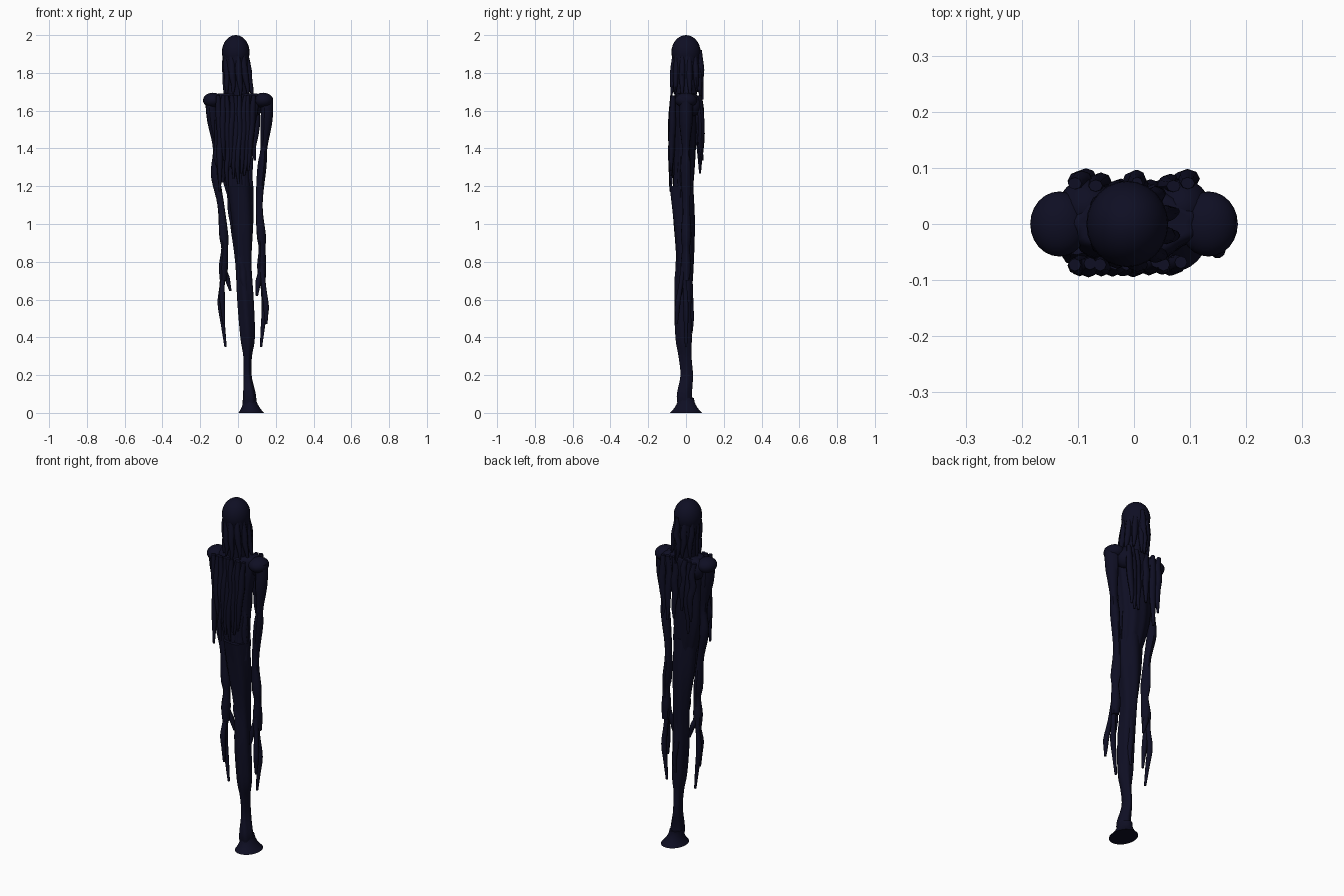
import bpy, bmesh, math, random
from mathutils import Vector

random.seed(4)
cube = bpy.data.objects.get("Cube")
if cube:
    bpy.data.objects.remove(cube)

# One dark flat colour for the whole figure
skin = bpy.data.materials.new("midnight blue")
colour = (0.0045, 0.0045, 0.017, 1)
skin.diffuse_color = colour
skin.use_nodes = True
skin.node_tree.nodes["Principled BSDF"].inputs["Base Color"].default_value = colour


def spline(rows, steps):
    """Smooth the rows of a path, keeping every given row."""
    rows = [Vector(row) for row in rows]
    padded = [rows[0]] + rows + [rows[-1]]
    result = []
    for before, start, end, after in zip(padded, padded[1:], padded[2:], padded[3:]):
        leave, arrive = (end - before) / 2, (after - start) / 2
        for step in range(steps):
            t = step / steps
            ease = t * t * (3 - 2 * t)
            result.append(start.lerp(end, ease)
                          + leave * t * (1 - t) ** 2 - arrive * t * t * (1 - t))
    return result + [rows[-1]]


def finish(name, bm):
    """Turn the built shape into a smooth-shaded object."""
    bmesh.ops.recalc_face_normals(bm, faces=bm.faces)
    mesh = bpy.data.meshes.new(name)
    bm.to_mesh(mesh)
    bm.free()
    mesh.materials.append(skin)
    obj = bpy.data.objects.new(name, mesh)
    bpy.context.collection.objects.link(obj)
    bpy.ops.object.select_all(action='DESELECT')
    obj.select_set(True)
    bpy.context.view_layer.objects.active = obj
    bpy.ops.object.shade_smooth_by_angle(angle=math.radians(50))


def loft(name, rows, sides=10, steps=5, folds=0, depth=0.0, twist=0.0):
    """Sweep an oval, pleated if asked, along rows of (x, y, z, x radius, y radius)."""
    bm = bmesh.new()
    rings = []
    for x, y, z, wide, deep in spline(rows, steps):
        ring = []
        for i in range(sides):
            angle = math.tau * i / sides
            swell = 1 + depth * math.sin(folds * angle + twist * z)
            ring.append(bm.verts.new((x + wide * swell * math.cos(angle),
                                      y + deep * swell * math.sin(angle), z)))
        rings.append(ring)
    for low, high in zip(rings, rings[1:]):
        for i in range(sides):
            j = (i + 1) % sides
            bm.faces.new((low[i], low[j], high[j], high[i]))
    bm.faces.new(rings[0])
    bm.faces.new(rings[-1])
    finish(name, bm)


def ellipsoid(name, centre, radii):
    bm = bmesh.new()
    bmesh.ops.create_uvsphere(bm, u_segments=24, v_segments=16, radius=1)
    bmesh.ops.scale(bm, verts=bm.verts, vec=radii)
    bmesh.ops.translate(bm, verts=bm.verts, vec=centre)
    finish(name, bm)


def strand(name, start, end, width, thick, sway=0.006):
    """A hanging tatter or lock that wavers and tapers to its tip."""
    start, end = Vector(start), Vector(end)
    rows = []
    count = 6
    for i in range(count):
        t = i / (count - 1)
        size = 0.3 + 0.7 * math.sin(math.pi * (0.15 + 0.85 * t))
        shift = random.uniform(-sway, sway)
        x, y, z = start.lerp(end, t)
        rows.append((x + shift, y + shift / 2, z, width * size, thick * size))
    loft(name, rows, sides=8, steps=4)


def around(count, wide, deep):
    """Evenly spaced offsets around an oval."""
    for i in range(count):
        angle = math.tau * (i + 0.5) / count
        yield Vector((wide * math.cos(angle), deep * math.sin(angle), 0))


# Domed head on a column of neck
head = Vector((-.012, 0, 1.91))
ellipsoid("head", head, (.073, .077, .09))
loft("neck", [(*head, .07, .074), (0, 0, 1.64, .06, .055)],
     sides=28, folds=7, depth=.03)

# Locks of hair falling from the dome to the shoulders
for offset in around(11, .056, .06):
    tip = Vector((.005, 0, random.uniform(1.66, 1.71))) + offset * 1.3
    strand("hair_lock", head + offset, tip, .018, .016, sway=.003)
strand("back_hair", (0, .07, 1.92), (0, .085, 1.66), .016, .018)

# Gaunt pleated torso
loft("torso", [(0, 0, 1.69, .08, .03), (0, 0, 1.67, .115, .06),
               (-.01, -.01, 1.5, .1, .065), (-.01, -.01, 1.3, .085, .056),
               (.02, -.02, 1.1, .06, .05)], sides=48, folds=9, depth=.04, twist=3)

# Fused legs wavering down to a narrow stem
rows = []
for x, z, radius in ((.01, 1.2, .07), (.02, 1, .06), (.03, .8, .043), (.04, .6, .043),
                     (.05, .4, .038), (.05, .3, .023), (.05, .2, .021),
                     (.06, .1, .033), (.06, .05, .036)):
    waver = .008 * math.sin(23 * z + 2.6) - .015 * z
    rows.append((x, waver, z, radius, radius * .6 + .02))
loft("legs", rows, sides=40, folds=5, depth=.05, twist=6)
strand("knee_ridge", (.01, -.035, .86), (.04, -.055, .6), .02, .016)
strand("calf_ridge", (.035, .015, .8), (.05, .03, .42), .02, .018)

# Flared foot, widening toward the ground
rows = []
layers = 6
for i in range(layers):
    t = i / (layers - 1)
    radius = .034 + .034 * t * t
    rows.append((.06 + .01 * t, 0, .08 * (1 - t), radius, radius * 1.25))
loft("foot", rows, sides=28)


def arm(word, path):
    """Shoulder to wrist through (x, z), swollen at the joints."""
    rows = []
    for i, (x, z) in enumerate(path):
        knot = .006 if i % 2 else 0
        radius = .018 + knot + max(0, z - 1.4) * .05
        rows.append((x, 0, z, radius, radius * 1.15))
    loft(word + "_arm", rows, folds=3, depth=.08, twist=9)


def finger(word, palm, bend, tip):
    """A crooked finger, thin at the tip and knuckled at the bend."""
    palm, bend, tip = Vector(palm), Vector(bend), Vector(tip)
    path = (palm, palm.lerp(bend, .5), bend, bend.lerp(tip, .5), tip)
    sizes = (.016, .012, .015, .011, .006)
    loft(word + "_finger", [(*p, size, size) for p, size in zip(path, sizes)])


# Rounded shoulder caps
for word, side in (("right", -1), ("left", 1)):
    ellipsoid(word + "_shoulder", (side * .133, 0, 1.655), (.052, .058, .04))
    ellipsoid(word + "_shoulder_blade", (side * .085, .03, 1.63), (.05, .05, .06))

# Thin arms hanging to long hands
arm("right", ((-.145, 1.67), (-.135, 1.55), (-.115, 1.4), (-.118, 1.26),
              (-.09, 1.1), (-.077, .94), (-.072, .87), (-.078, .78), (-.078, .7)))
arm("left", ((.152, 1.67), (.149, 1.55), (.137, 1.4), (.128, 1.3),
             (.113, 1.1), (.122, .94), (.126, .87), (.124, .78), (.128, .7)))

# Fingers bend outward, then drop
palm = (-.078, .01, .78)
finger("right", palm, (-.093, .015, .58), (-.066, .01, .35))
finger("right", palm, (-.06, .02, .72), (-.04, .025, .645))
finger("right", palm, (-.085, -.015, .62), (-.075, -.02, .47))
palm = (.124, -.012, .78)
finger("left", palm, (.148, -.045, .57), (.15, -.05, .47))
finger("left", palm, (.14, 0, .55), (.122, 0, .35))
finger("left", palm, (.108, -.02, .7), (.1, -.03, .62))

# Ragged strips hanging over the chest
count = 9
for i in range(count):
    x = -.1 + .18 * i / (count - 1)
    tip = (x * .8 - .012, -.08, random.uniform(1.17, 1.34))
    strand("chest_strip", (x, -.07, 1.68), tip, .018, .018)
strand("hip_flap", (-.1, -.04, 1.55), (-.09, -.06, 1.22), .034, .022)

# Ragged strips hanging down the back, fullest below the shoulder blades
for x in (-.1, -.07, -.03, .03, .07, .1):
    bulge = .05 + abs(x) * .25
    tip = (x * .85, bulge + .01, random.uniform(1.24, 1.4))
    strand("back_strip", (x, bulge, 1.68), tip, .02, .017)

# Strips around the waist, blending torso into legs
waist, hips = Vector((-.005, -.014, 1.4)), Vector((.018, -.018, 0))
for offset in around(8, .07, .045):
    tip = hips + offset * .7
    tip.z = random.uniform(.9, 1.05)
    strand("waist_strip", waist + offset, tip, .017, .014)
